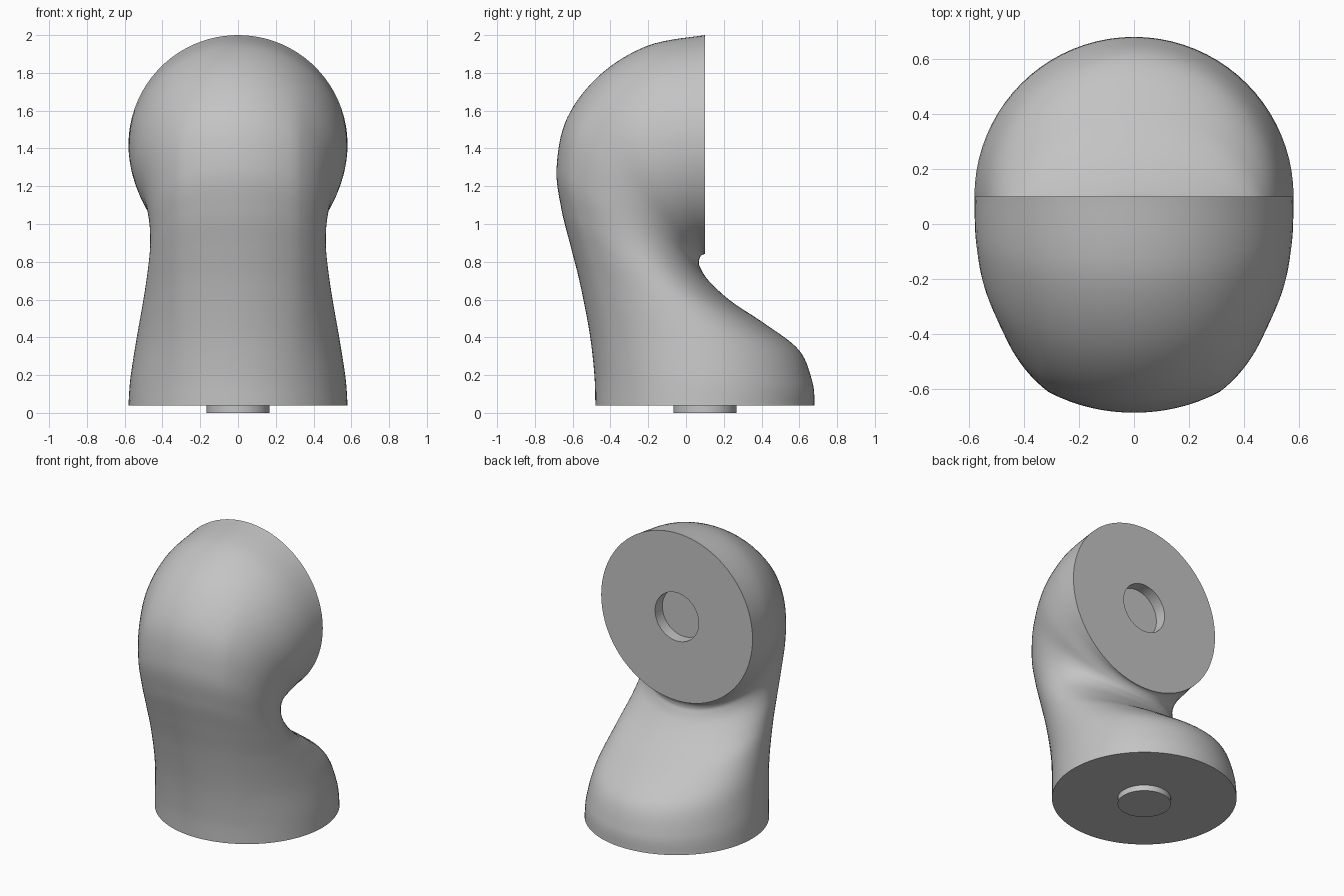
import bpy, bmesh, math
from mathutils import Vector

cube = bpy.data.objects.get("Cube")
if cube:
    bpy.data.objects.remove(cube, do_unlink=True)

R, CREASE, PIN = 0.58, 0.31, 0.167   # end radius, front panel half width, pin radius
STEPS = 8                            # rings between stations

grey = bpy.data.materials.new("plain grey")
grey.use_nodes = True
grey.diffuse_color = (0.55, 0.55, 0.55, 1)
grey.node_tree.nodes["Principled BSDF"].inputs["Base Color"].default_value = (0.55, 0.55, 0.55, 1)

# Stations along the bend: front y, front z, back y, back z, half width
stations = [Vector(s) for s in (
    (-.48, .04, .68, .04, .58),
    (-.485, .20, .67, .16, .57),
    (-.51, .42, .60, .33, .54),
    (-.56, .68, .42, .47, .505),
    (-.61, .88, .24, .59, .48),
    (-.66, 1.08, .12, .70, .465),
    (-.685, 1.30, .075, .77, .472),
    (-.63, 1.56, .068, .80, .50),
    (-.455, 1.79, .075, .825, .55),
    (-.20, 1.945, .088, .838, .575),
    (.10, 2.0, .10, .84, .58))]


def spline(pts, steps):
    """Smooth curve through the points."""
    out = []
    for i in range(len(pts) - 1):
        a, b = pts[max(i - 1, 0)], pts[i]
        c, d = pts[i + 1], pts[min(i + 2, len(pts) - 1)]
        for k in range(steps):
            t = k / steps
            out.append(((b * 2) + (c - a) * t + (a * 2 - b * 5 + c * 4 - d) * t ** 2
                        + (b * 3 - a - c * 3 + d) * t ** 3) * 0.5)
    return out + [pts[-1]]


def section(s):
    """Ring with a round front panel, elliptical sides and elliptical back."""
    front, back, w = Vector((0, s[0], s[1])), Vector((0, s[2], s[3])), s[4]
    mid, depth = (front + back) / 2, (front - back).length / 2
    axis = (front - back).normalized()
    sag = R - math.sqrt(R * R - CREASE * CREASE)
    side = (depth - sag) / math.sqrt(1 - (CREASE / w) ** 2)
    start = math.acos(CREASE / w)
    half = []
    for i in range(8):                       # front panel, centre to crease
        x = CREASE * i / 8
        half.append((x, depth - R + math.sqrt(R * R - x * x)))
    for i in range(12):                      # side
        a = start * (1 - i / 12)
        half.append((w * math.cos(a), side * math.sin(a)))
    for i in range(21):                      # back
        a = math.pi / 2 * i / 20
        half.append((w * math.cos(a), -depth * math.sin(a)))
    ring = half + [(-x, v) for x, v in half[-2:0:-1]]
    return [mid + axis * v + Vector((x, 0, 0)) for x, v in ring]


def finish(bm, name):
    bmesh.ops.recalc_face_normals(bm, faces=bm.faces)
    mesh = bpy.data.meshes.new(name)
    bm.to_mesh(mesh)
    bm.free()
    mesh.materials.append(grey)
    obj = bpy.data.objects.new(name, mesh)
    bpy.context.collection.objects.link(obj)
    bpy.ops.object.select_all(action='DESELECT')
    obj.select_set(True)
    bpy.context.view_layer.objects.active = obj
    bpy.ops.object.shade_smooth_by_angle(angle=math.radians(40))


# Bent body: lofted skin, then the flat head face with a round socket
rings = [section(s) for s in spline(stations, STEPS)]
centre = Vector((0, 0.1, 1.42))
socket = [centre + (p - centre) * (PIN / R) for p in rings[-1]]
rings += [socket, [p - Vector((0, 0.08, 0)) for p in socket]]

bm = bmesh.new()
loops = [[bm.verts.new(p) for p in ring] for ring in rings]
n = len(loops[0])
for low, high in zip(loops, loops[1:]):
    for i in range(n):
        j = (i + 1) % n
        bm.faces.new((low[i], low[j], high[j], high[i]))
bm.faces.new(loops[0])
bm.faces.new(loops[-1])
finish(bm, "bent_body")

# Round locating pin under the base
bm = bmesh.new()
bmesh.ops.create_cone(bm, cap_ends=True, segments=64, radius1=PIN, radius2=PIN, depth=0.045)
bmesh.ops.translate(bm, verts=bm.verts, vec=(0, 0.1, 0.0225))
finish(bm, "base_pin")
